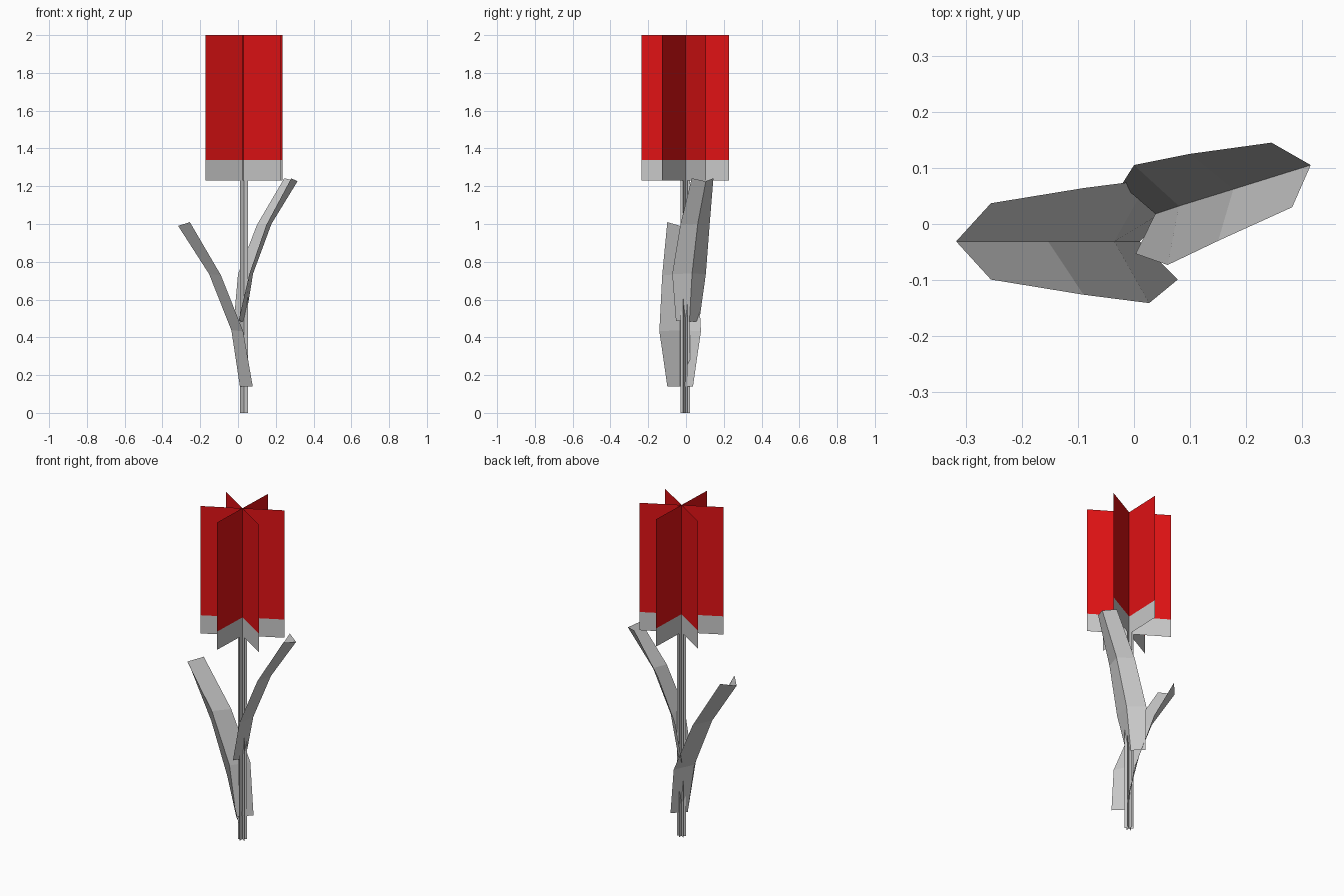
import bpy
import math

if "Cube" in bpy.data.objects:
    bpy.data.objects.remove(bpy.data.objects["Cube"])

CX, CY = 0.032, -0.003          # axis of the stem and bloom
TURN = math.radians(-2)


def material(name, rgb):
    m = bpy.data.materials.new(name)
    m.diffuse_color = (*rgb, 1)
    m.use_nodes = True
    m.node_tree.nodes["Principled BSDF"].inputs["Base Color"].default_value = m.diffuse_color
    return m


GREY = material("pale grey", (0.58, 0.58, 0.58))
RED = material("petal red", (0.75, 0.006, 0.007))


def add_mesh(name, verts, faces, mats):
    me = bpy.data.meshes.new(name)
    me.from_pydata(verts, [], faces)
    for m in mats:
        me.materials.append(m)
    ob = bpy.data.objects.new(name, me)
    bpy.context.collection.objects.link(ob)
    return ob


def crossed_sheets(name, radius, heights, mats):
    """Six thin vanes around the axis, split into bands at the given heights."""
    verts, faces, n = [], [], len(heights)
    verts += [(CX, CY, z) for z in heights]
    for k in range(6):
        a = TURN + math.radians(30 + 60 * k)
        base = len(verts)
        verts += [(CX + radius * math.cos(a), CY + radius * math.sin(a), z) for z in heights]
        faces += [(i, base + i, base + i + 1, i + 1) for i in range(n - 1)]
    ob = crossed = add_mesh(name, verts, faces, mats)
    for p in crossed.data.polygons:
        p.material_index = p.index % (n - 1)
    return ob


def folded_leaf(name, stations):
    """V-folded strip: each station gives one edge, the fold and the other edge."""
    verts = [p for s in stations for p in s]
    faces = []
    for i in range(len(stations) - 1):
        for j in (0, 1):
            a = 3 * i + j
            faces.append((a, a + 1, a + 4, a + 3))
    return add_mesh(name, verts, faces, [GREY])


# Stem and bloom
crossed_sheets("stem", 0.025, [0, 1.23], [GREY])
crossed_sheets("bloom", 0.232, [1.23, 1.34, 2.0], [GREY, RED])

# Lower leaf, symmetric about its fold: fold x, fold z, edge x, edge z, half width
lower = [(0.010, 0.14, 0.078, 0.14, 0.068),
         (-0.035, 0.437, 0.027, 0.433, 0.110),
         (-0.153, 0.735, -0.090, 0.728, 0.095),
         (-0.317, 0.99, -0.255, 1.01, 0.068)]
folded_leaf("lower_leaf", [
    [(ex, -0.031 + w, ez), (fx, -0.031, fz), (ex, -0.031 - w, ez)]
    for fx, fz, ex, ez, w in lower])

# Upper leaf, leaning to the back right
folded_leaf("upper_leaf", [
    [(-0.022, 0.070, 0.485), (0.038, 0.018, 0.482), (0.003, -0.053, 0.487)],
    [(0.000, 0.105, 0.735), (0.080, 0.032, 0.738), (0.060, -0.073, 0.735)],
    [(0.100, 0.125, 0.995), (0.177, 0.062, 1.000), (0.150, -0.030, 0.995)],
    [(0.245, 0.145, 1.242), (0.315, 0.105, 1.226), (0.282, 0.030, 1.242)]])
